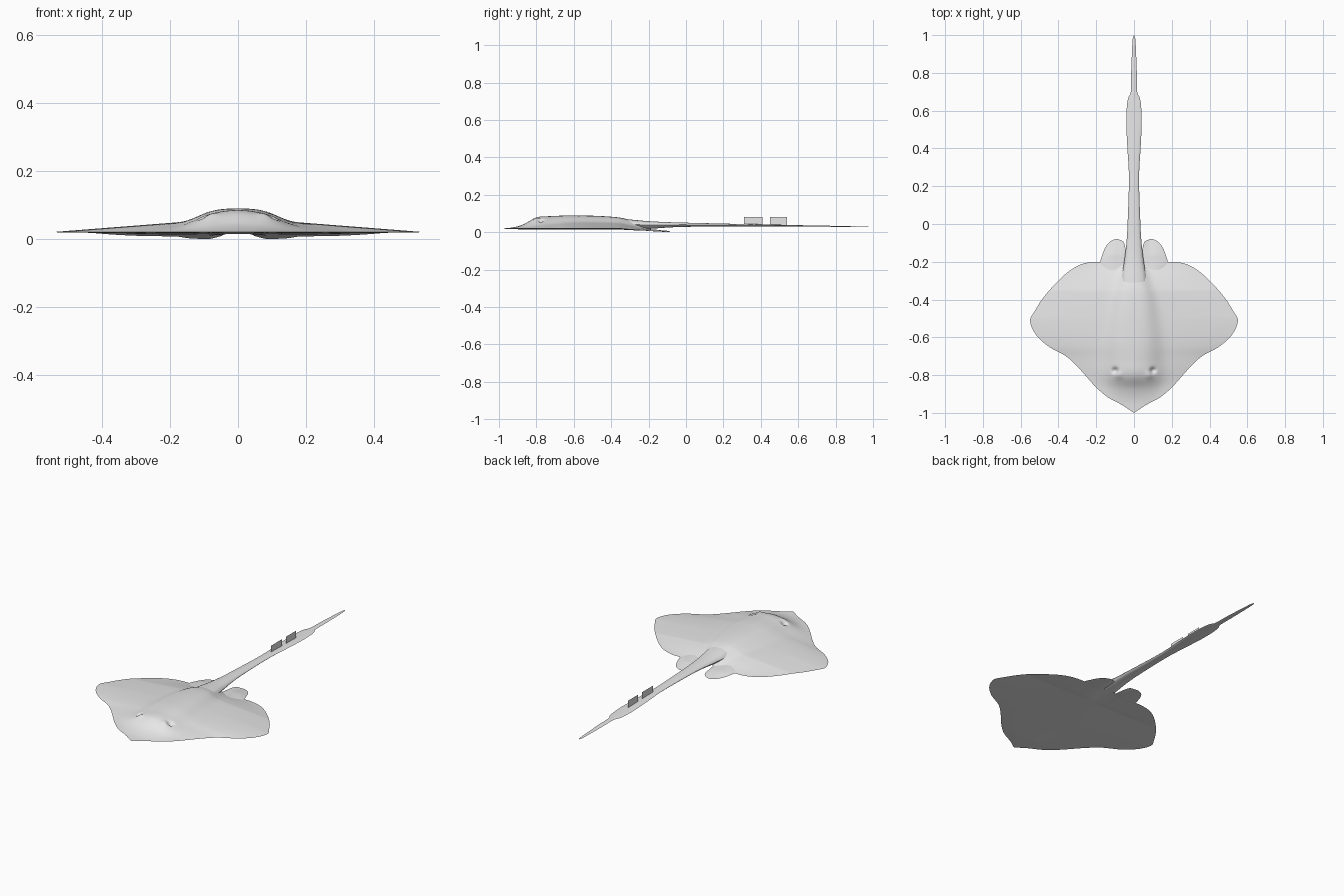
import bpy, bmesh, math

default_cube = bpy.data.objects.get("Cube")
if default_cube:
    bpy.data.objects.remove(default_cube, do_unlink=True)

grey = bpy.data.materials.new("pale_grey_skin")
grey.use_nodes = True
grey.diffuse_color = (0.8, 0.8, 0.8, 1)
grey.node_tree.nodes["Principled BSDF"].inputs["Base Color"].default_value = grey.diffuse_color


def curve(points, y):
    """Smooth curve through (position, value, ...) rows; returns the values at y."""
    last = len(points) - 1
    y = min(max(y, points[0][0]), points[last][0])
    i = 0
    while i < last - 1 and y > points[i + 1][0]:
        i += 1
    a, b = points[i], points[i + 1]
    before, after = points[max(i - 1, 0)], points[min(i + 2, last)]
    span = b[0] - a[0]
    t = (y - a[0]) / span
    values = []
    for k in range(1, len(a)):
        slope_a = (b[k] - before[k]) / (b[0] - before[0]) * span
        slope_b = (after[k] - a[k]) / (after[0] - a[0]) * span
        values.append(a[k] * (1 + 2 * t) * (1 - t) ** 2 + slope_a * t * (1 - t) ** 2
                      + b[k] * t * t * (3 - 2 * t) + slope_b * t * t * (t - 1))
    return values


def finish(name, bm):
    mesh = bpy.data.meshes.new(name)
    bm.to_mesh(mesh)
    bm.free()
    mesh.materials.append(grey)
    obj = bpy.data.objects.new(name, mesh)
    bpy.context.collection.objects.link(obj)
    bpy.ops.object.select_all(action="DESELECT")
    obj.select_set(True)
    bpy.context.view_layer.objects.active = obj
    bpy.ops.object.shade_smooth_by_angle(angle=math.radians(50))
    return obj


def skin(name, start, end, rows, columns, section):
    """Loft a top and a bottom sheet; section(y, t) gives x, top and bottom."""
    bm = bmesh.new()
    sheets = ([], [])
    for r in range(rows + 1):
        y = start + (end - start) * r / rows
        lines = ([], [])
        for c in range(columns + 1):
            u = 2 * c / columns - 1
            t = math.copysign(abs(u) ** 1.2, u)
            x, top, bottom = section(y, t)
            lines[0].append(bm.verts.new((x, y, top)))
            lines[1].append(bm.verts.new((x, y, bottom)))
        sheets[0].append(lines[0])
        sheets[1].append(lines[1])
    for sheet in sheets:
        for a, b in zip(sheet, sheet[1:]):
            for c in range(columns):
                bm.faces.new((a[c], a[c + 1], b[c + 1], b[c]))
    bmesh.ops.remove_doubles(bm, verts=bm.verts, dist=0.00005)
    bmesh.ops.recalc_face_normals(bm, faces=bm.faces)
    return finish(name, bm)


def rim_height(x, y):
    """The rear margins droop towards the sea bed."""
    fall = max(0, (y + 0.35) / 0.27) ** 0.85
    return 0.02 - 0.02 * fall * min(1, abs(x) / 0.08)


def blob(x, y, cx, cy, radius):
    return math.exp(-((abs(x) - cx) ** 2 + (y - cy) ** 2) / radius ** 2)


# Disc: half width, spine height and hump width along the body
WIDTH = [(-1, 0), (-0.96, 0.06), (-0.92, 0.135), (-0.865, 0.2), (-0.76, 0.295),
         (-0.7, 0.36), (-0.65, 0.45), (-0.585, 0.52), (-0.51, 0.55), (-0.46, 0.525),
         (-0.39, 0.48), (-0.3, 0.4), (-0.24, 0.33), (-0.21, 0.27), (-0.2, 0.22)]
SPINE = [(-1, 0.02, 0.08), (-0.93, 0.025, 0.1), (-0.87, 0.042, 0.12), (-0.8, 0.079, 0.13),
         (-0.72, 0.086, 0.13), (-0.6, 0.09, 0.125), (-0.4, 0.083, 0.1),
         (-0.3, 0.066, 0.075), (-0.2, 0.02, 0.06)]


def disc_section(y, t):
    x = t * curve(WIDTH, y)[0]
    spine, hump_width = curve(SPINE, y)
    rise = max(0, spine - 0.02)
    slope = 1 - (math.sqrt(t * t + 0.01) - 0.1) / (math.sqrt(1.01) - 0.1)
    hump = math.exp(-(abs(x) / hump_width) ** 4) * (1 - t ** 8)
    rim = rim_height(x, y)
    fade = max(0, min(1, (y + 1) * 8, (-0.2 - y) * 8))
    top = rim + rise * (0.57 * slope + 0.43 * hump)
    # Raised eyes with a spiracle pit beside each
    if abs(t) < 0.9:
        top += 0.006 * blob(x, y, 0.08, -0.8, 0.02) - 0.02 * blob(x, y, 0.1, -0.775, 0.013)
    return x, top, rim - 0.005 * (1 - t * t) * fade


skin("body_disc", -1, -0.2, 110, 72, disc_section)

# Pelvic fins: inner and outer edge
FIN = [(-0.3, 0.05, 0.15), (-0.21, 0.04, 0.178), (-0.15, 0.044, 0.163),
       (-0.11, 0.049, 0.143), (-0.09, 0.06, 0.122), (-0.08, 0.085, 0.1)]


def fin_maker(side):
    def section(y, t):
        inner, outer = curve(FIN, y)
        x = side * (inner + (outer - inner) * (t + 1) / 2)
        fade = max(0, min(1, (-0.08 - y) * 12))
        rim = rim_height(x, y)
        return x, rim + 0.009 * (1 - t * t) * fade, rim - 0.001 * (1 - t * t) * fade
    return section


for label, side in (("left", 1), ("right", -1)):
    skin(label + "_pelvic_fin", -0.3, -0.08, 24, 16, fin_maker(side))

# Tail: half width, top and bottom height
TAIL = [(-0.4, 0.06, 0.076, 0.025), (-0.3, 0.066, 0.068, 0.018), (-0.2, 0.052, 0.059, 0.018),
        (-0.1, 0.04, 0.054, 0.025), (0, 0.034, 0.051, 0.029), (0.25, 0.027, 0.045, 0.03),
        (0.42, 0.036, 0.042, 0.03), (0.55, 0.041, 0.039, 0.03), (0.64, 0.036, 0.037, 0.03),
        (0.675, 0.028, 0.036, 0.03), (0.69, 0.018, 0.036, 0.03), (0.8, 0.015, 0.034, 0.029),
        (0.95, 0.009, 0.03, 0.027), (0.985, 0.006, 0.029, 0.027), (1, 0, 0.028, 0.028)]


def tail_section(y, t):
    half, top, bottom = curve(TAIL, y)
    middle = (top + bottom) / 2
    bulge = (top - bottom) / 2 * math.sqrt(max(0, 1 - t * t))
    return half * t, middle + bulge, middle - bulge


skin("tail", -0.4, 1, 150, 16, tail_section)

# Two upright fins on the tail
for label, front, back in (("front", 0.31, 0.41), ("rear", 0.45, 0.54)):
    bm = bmesh.new()
    corners = ((front, 0.035), (back, 0.035), (back, 0.081), (front, 0.081))
    bm.faces.new([bm.verts.new((0, y, z)) for y, z in corners])
    finish(label + "_tail_fin", bm)
